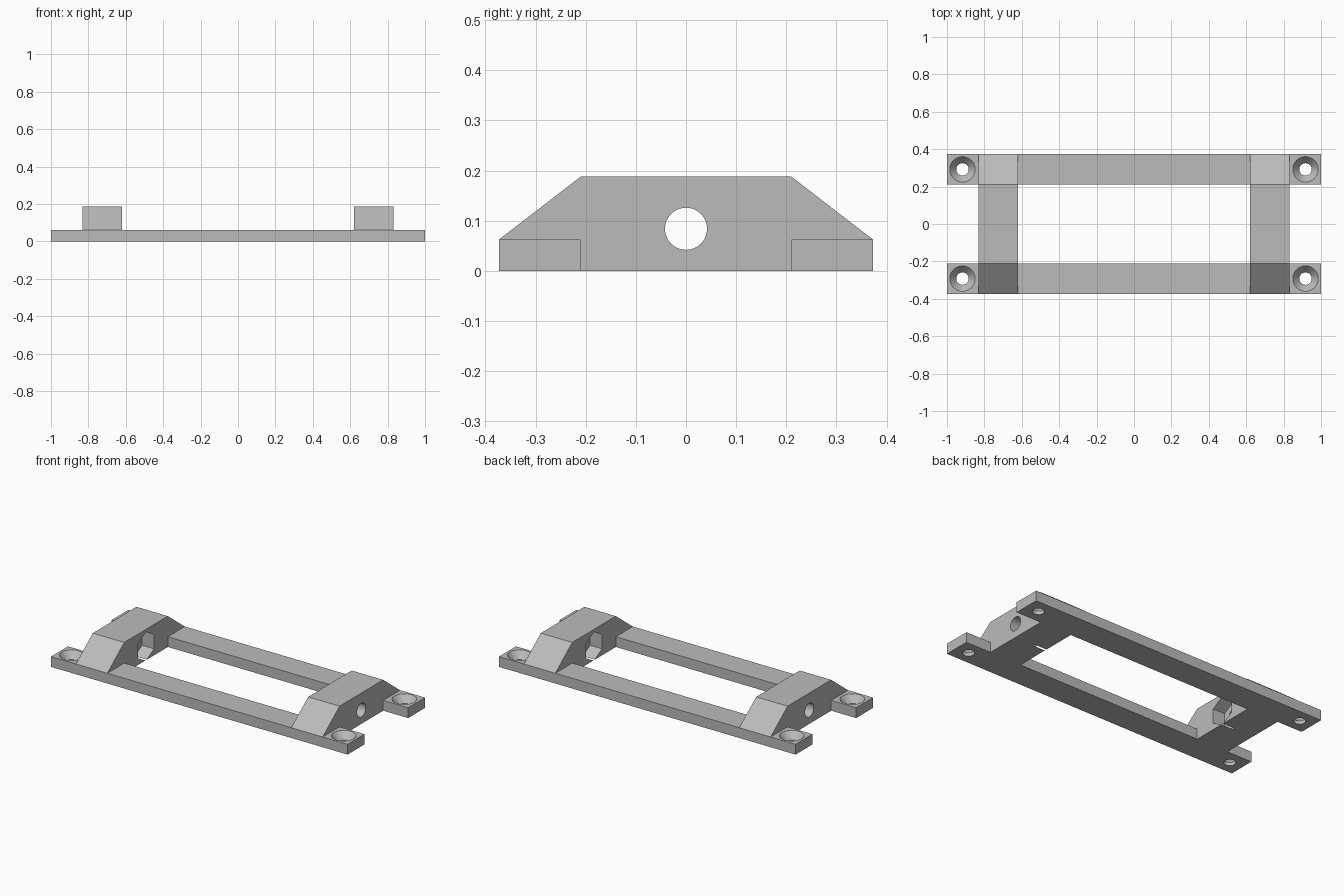
import bpy
import bmesh
from math import pi
from mathutils import Matrix

cube = bpy.data.objects.get("Cube")
if cube:
    bpy.data.objects.remove(cube, do_unlink=True)

# Overall sizes
HALF_LENGTH, HALF_WIDTH = 1.0, 0.373
RAIL_INNER, RAIL_TOP = 0.21, 0.0625
BLOCK_INNER, BLOCK_OUTER, BLOCK_TOP = 0.62, 0.832, 0.188
BOLT_Z, BOLT_RADIUS = 0.084, 0.042
NUT_RADIUS, NUT_DEPTH = 0.088, 0.08
SCREW_X, SCREW_Y = 0.917, 0.292
SCREW_RADIUS, SINK_RADIUS, SINK_DEPTH = 0.033, 0.068, 0.042

grey = bpy.data.materials.new("plain grey")
grey.use_nodes = True
colour = (0.5, 0.5, 0.5, 1)
grey.diffuse_color = colour
grey.node_tree.nodes["Principled BSDF"].inputs["Base Color"].default_value = colour


def make_object(name, bm):
    bmesh.ops.recalc_face_normals(bm, faces=bm.faces)
    mesh = bpy.data.meshes.new(name)
    bm.to_mesh(mesh)
    bm.free()
    mesh.materials.append(grey)
    obj = bpy.data.objects.new(name, mesh)
    bpy.context.collection.objects.link(obj)
    return obj


def extrude_profile(name, profile, x0, x1):
    """Extrude a (y, z) outline along x."""
    bm = bmesh.new()
    face = bm.faces.new([bm.verts.new((x0, y, z)) for y, z in profile])
    result = bmesh.ops.extrude_face_region(bm, geom=[face])
    verts = [v for v in result["geom"] if isinstance(v, bmesh.types.BMVert)]
    bmesh.ops.translate(bm, verts=verts, vec=(x1 - x0, 0, 0))
    return make_object(name, bm)


def cone(name, centre, r1, r2, depth, sides=48, along_x=False):
    bm = bmesh.new()
    turn = Matrix.Rotation(pi / 2, 4, "Y") if along_x else Matrix()
    # Turn the section so that a hexagon keeps flats at top and bottom
    spin = Matrix.Rotation(pi / 2, 4, "Z") if along_x else Matrix()
    bmesh.ops.create_cone(bm, cap_ends=True, segments=sides, radius1=r1, radius2=r2,
                          depth=depth, matrix=Matrix.Translation(centre) @ turn @ spin)
    return make_object(name, bm)


def combine(target, other, operation):
    mod = target.modifiers.new("combine", "BOOLEAN")
    mod.operation = operation
    mod.solver = "EXACT"
    mod.object = other
    bpy.context.view_layer.objects.active = target
    bpy.ops.object.modifier_apply(modifier=mod.name)
    bpy.data.objects.remove(other, do_unlink=True)


# Two long rails and two sloped cross blocks, joined into one frame
block_profile = [(-HALF_WIDTH, 0), (HALF_WIDTH, 0), (HALF_WIDTH, RAIL_TOP),
                 (RAIL_INNER, BLOCK_TOP), (-RAIL_INNER, BLOCK_TOP), (-HALF_WIDTH, RAIL_TOP)]
parts = []
for s in (-1, 1):
    rail = [(s * RAIL_INNER, 0), (s * HALF_WIDTH, 0),
            (s * HALF_WIDTH, RAIL_TOP), (s * RAIL_INNER, RAIL_TOP)]
    parts.append(extrude_profile("rail", rail, -HALF_LENGTH, HALF_LENGTH))
    parts.append(extrude_profile("cross_block", block_profile, s * BLOCK_INNER, s * BLOCK_OUTER))
frame = parts.pop(0)
frame.name = "mounting_frame"
for part in parts:
    combine(frame, part, "UNION")

for s in (-1, 1):
    # Bolt hole through each block, with a hexagonal nut pocket on the inner face
    middle = s * (BLOCK_INNER + BLOCK_OUTER) / 2
    combine(frame, cone("bolt_hole", (middle, 0, BOLT_Z), BOLT_RADIUS, BOLT_RADIUS,
                        0.4, along_x=True), "DIFFERENCE")
    combine(frame, cone("nut_pocket", (s * BLOCK_INNER, 0, BOLT_Z), NUT_RADIUS, NUT_RADIUS,
                        2 * NUT_DEPTH, sides=6, along_x=True), "DIFFERENCE")
    # Countersunk screw holes in the four end tabs
    for t in (-1, 1):
        x, y = s * SCREW_X, t * SCREW_Y
        combine(frame, cone("screw_hole", (x, y, 0), SCREW_RADIUS, SCREW_RADIUS, 0.3), "DIFFERENCE")
        # The cone carries on past the top face at the same slope
        slope = (SINK_RADIUS - SCREW_RADIUS) / SINK_DEPTH
        extra = 0.01
        height = SINK_DEPTH + extra
        combine(frame, cone("countersink", (x, y, RAIL_TOP + extra - height / 2), SCREW_RADIUS,
                            SINK_RADIUS + slope * extra, height), "DIFFERENCE")

frame.select_set(True)
bpy.context.view_layer.objects.active = frame
bpy.ops.object.shade_smooth_by_angle(angle=pi / 6)
